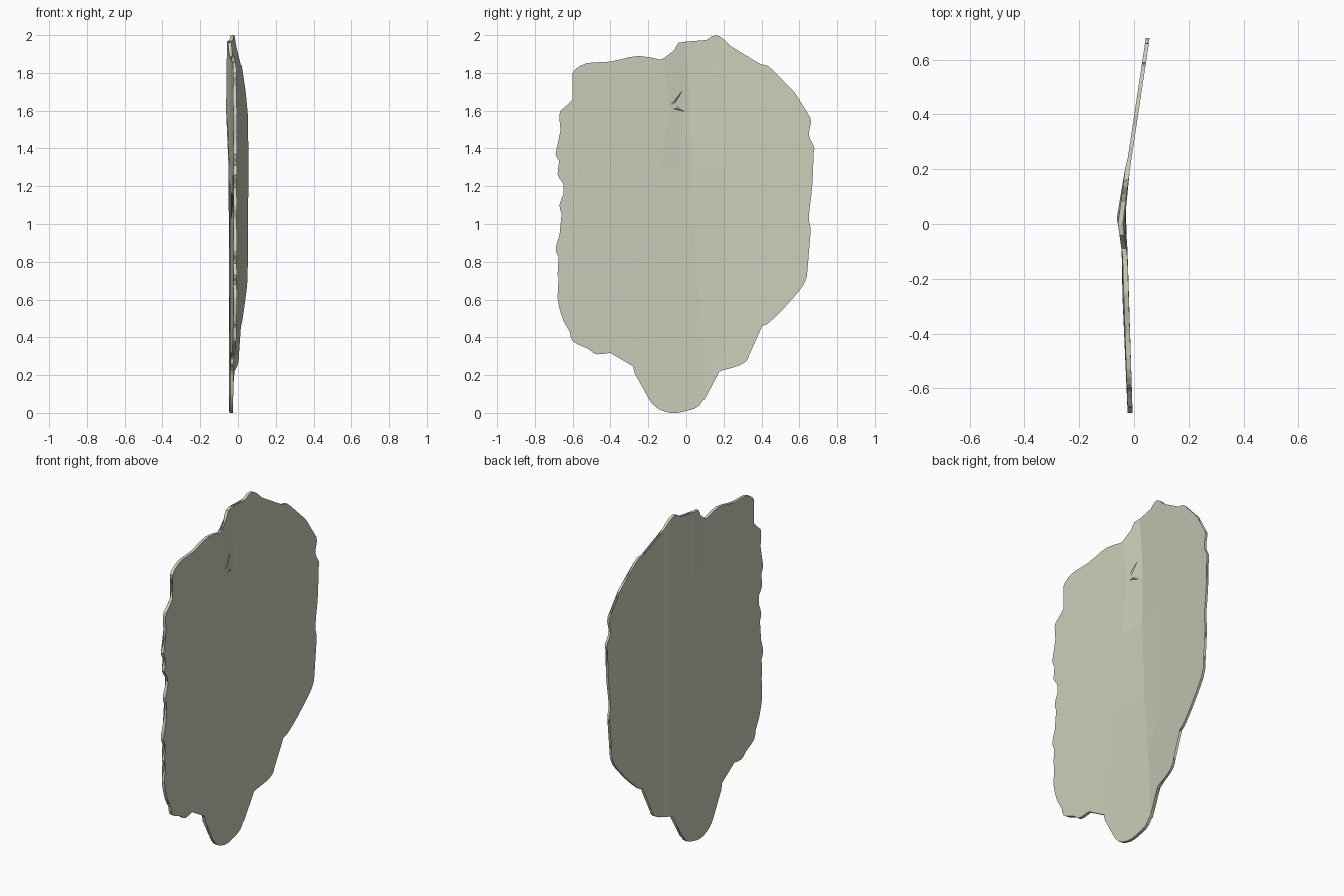
import bpy
import bmesh
from mathutils import Vector

cube = bpy.data.objects.get("Cube")
if cube:
    bpy.data.objects.remove(cube, do_unlink=True)

# One pale grey-green colour
material = bpy.data.materials.new("pale_sage")
material.use_nodes = True
colour = (0.58, 0.61, 0.48, 1.0)
material.diffuse_color = colour
material.node_tree.nodes["Principled BSDF"].inputs["Base Color"].default_value = colour

# Ragged outline as (y, z) in hundredths
OUTLINE = [
    (-8, 0), (-16, 3), (-21, 10), (-24, 20), (-27, 24), (-30, 26), (-31, 29),
    (-37, 32), (-47, 31), (-52, 34), (-60, 38), (-62, 45), (-65, 49), (-68, 61),
    (-65, 68), (-68, 73), (-65, 79), (-69, 86), (-66, 97), (-65, 103), (-67, 110),
    (-64, 119), (-68, 126), (-66, 131), (-69, 137), (-66, 143), (-67, 158),
    (-64, 162), (-60, 166), (-58, 173), (-60, 180), (-53, 185), (-40, 186),
    (-25, 189), (-9, 187), (-4, 196), (8, 196), (16, 200), (24, 194), (32, 185),
    (43, 184), (50, 176), (58, 169), (59, 160), (66, 156), (65, 147), (68, 140),
    (66, 133), (67, 122), (65, 104), (66, 96), (62, 87), (64, 72), (56, 60),
    (43, 47), (37, 46), (32, 36), (33, 29), (28, 25), (16, 21), (12, 13), (7, 4),
    (0, 1)]

# Fold lines: sideways position by height, and depth of the centre fold
LEVELS = [0, 0.25, 0.85, 1.3, 1.6, 2]
NEAR_FOLD = [-0.28, -0.27, -0.25, -0.13, -0.09, -0.13]
MID_FOLD = [0.1, 0.1, 0.05, 0.03, 0.02, 0]
MID_DEPTH = [-0.03, -0.03, -0.03, -0.032, -0.045, -0.04]
COLUMNS = [-0.7, -0.2, 0, 0.2, 0.25, 0.7]
THICKNESS = [0.018, 0.018, 0.018, 0.018, 0.014, 0.014]


def interpolate(value, keys, results):
    """Piecewise linear lookup."""
    value = min(max(value, keys[0]), keys[-1])
    for k in range(len(keys) - 1):
        if value <= keys[k + 1]:
            t = (value - keys[k]) / (keys[k + 1] - keys[k])
            return results[k] + t * (results[k + 1] - results[k])


def fold_positions(z):
    return [-0.7, interpolate(z, LEVELS, NEAR_FOLD),
            interpolate(z, LEVELS, MID_FOLD), 0.2, 0.24, 0.7]


def front_depth(column, z):
    depths = [-0.005, -0.024, interpolate(z, LEVELS, MID_DEPTH), -0.015, -0.009, 0.06]
    return interpolate(column, COLUMNS, depths)


def smooth_loop(points, steps):
    """Closed Catmull-Rom curve through the points."""
    pts = [Vector(p) / 100 for p in points]
    result = []
    for i in range(len(pts)):
        a, b, c, d = (pts[(i + j) % len(pts)] for j in (-1, 0, 1, 2))
        for s in range(steps):
            t = s / steps
            result.append(b + 0.5 * t * (c - a + t * (2 * a - 5 * b + 4 * c - d
                          + t * (3 * b - a - 3 * c + d))))
    return result


def finish(bm, name):
    bmesh.ops.recalc_face_normals(bm, faces=bm.faces[:])
    mesh = bpy.data.meshes.new(name)
    bm.to_mesh(mesh)
    bm.free()
    mesh.materials.append(material)
    obj = bpy.data.objects.new(name, mesh)
    bpy.context.collection.objects.link(obj)
    return obj


# Folded slab: flat outline, cut along the folds, thickened, then bent
bm = bmesh.new()
corners = []
for y, z in smooth_loop(OUTLINE, 3):
    column = interpolate(y, fold_positions(z), COLUMNS)
    corners.append(bm.verts.new((0, column, z)))
bm.faces.new(corners)
bmesh.ops.triangulate(bm, faces=bm.faces[:])
cuts = [((0, c, 0), (0, 1, 0)) for c in COLUMNS[1:-1]]
cuts += [((0, 0, z), (0, 0, 1)) for z in LEVELS[1:-1]]
for point, normal in cuts:
    bmesh.ops.bisect_plane(bm, geom=bm.verts[:] + bm.edges[:] + bm.faces[:],
                           plane_co=point, plane_no=normal, dist=0.0001)
extruded = bmesh.ops.extrude_face_region(bm, geom=bm.faces[:])["geom"]
back = {v for v in extruded if isinstance(v, bmesh.types.BMVert)}
for v in bm.verts:
    column, z = v.co.y, v.co.z
    x = front_depth(column, z)
    if v in back:
        x -= interpolate(column, COLUMNS, THICKNESS)
    v.co = (x, interpolate(column, COLUMNS, fold_positions(z)), z)
finish(bm, "folded_slab")


# Pinched creases near the top: thin raised slivers
def sliver(name, points):
    bm = bmesh.new()
    base = []
    for y, z in points:
        column = interpolate(y, fold_positions(z), COLUMNS)
        base.append(bm.verts.new((front_depth(column, z) - 0.004, y, z)))
    centre = sum((v.co for v in base), Vector()) / len(base)
    tip = bm.verts.new(centre + Vector((0.01, 0, 0)))
    bm.faces.new(base)
    for i in range(len(base)):
        bm.faces.new((base[i - 1], base[i], tip))
    finish(bm, name)


sliver("long_crease", [(-0.12, 1.59), (0.01, 1.745), (-0.065, 1.625)])
sliver("short_crease", [(-0.1, 1.615), (0.02, 1.585), (-0.06, 1.63)])
